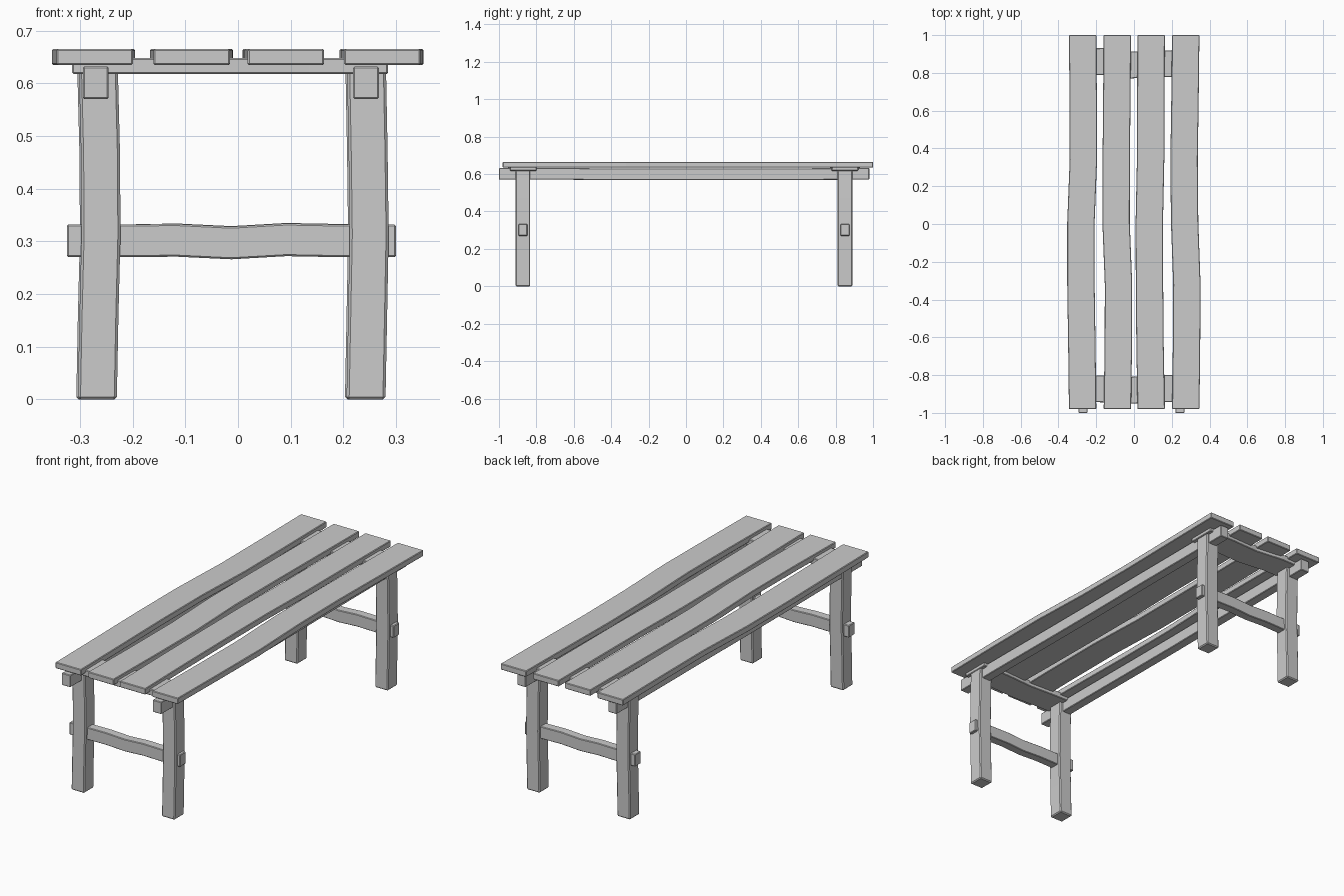
import bpy, bmesh
from mathutils import Vector

if "Cube" in bpy.data.objects:
    bpy.data.objects.remove(bpy.data.objects["Cube"])


def bar(name, axis, start, end, center, size, bend_axis=None, bend=(0, 0), bevel=0.003):
    """Rectangular timber running along an axis, with sideways offsets at even stations."""
    u, v = [a for a in range(3) if a != axis]
    bm = bmesh.new()
    rings = []
    n = len(bend)
    for i, off in enumerate(bend):
        ring = []
        for su, sv in ((-1, -1), (1, -1), (1, 1), (-1, 1)):
            p = Vector((0, 0, 0))
            p[axis] = start + (end - start) * i / (n - 1)
            p[u] = center[0] + su * size[0] / 2
            p[v] = center[1] + sv * size[1] / 2
            if bend_axis is not None:
                p[bend_axis] += off
            ring.append(bm.verts.new(p))
        rings.append(ring)
    for a, b in zip(rings, rings[1:]):
        for k in range(4):
            bm.faces.new((a[k], a[(k + 1) % 4], b[(k + 1) % 4], b[k]))
    bm.faces.new(rings[0])
    bm.faces.new(rings[-1])
    bmesh.ops.recalc_face_normals(bm, faces=bm.faces)
    mesh = bpy.data.meshes.new(name)
    bm.to_mesh(mesh)
    bm.free()
    obj = bpy.data.objects.new(name, mesh)
    bpy.context.collection.objects.link(obj)
    mod = obj.modifiers.new("soft_edges", 'BEVEL')
    mod.width = bevel
    mod.segments = 1
    mod.limit_method = 'ANGLE'
    return obj


X, Y, Z = 0, 1, 2

# Seat planks, each gently warped sideways
planks = [
    (-0.272, (0, -0.004, -0.009, -0.009, 0.004, 0.003, 0)),
    (-0.088, (0, 0.005, 0.006, -0.007, -0.006, -0.003, 0)),
    (0.091, (0, -0.006, -0.009, -0.010, -0.003, -0.002, 0)),
    (0.274, (0, 0.004, 0.006, -0.006, -0.009, -0.004, 0)),
]
for i, (x, bend) in enumerate(planks):
    bar(f"seat_plank_{i + 1}", Y, -0.98, 1.0, (x, 0.650), (0.145, 0.031), X, bend)

# Long rails under the seat
for side, x in (("left", -0.27), ("right", 0.243)):
    bar(f"{side}_rail", Y, -1.0, 0.98, (x, 0.601), (0.049, 0.062), Z,
        (0, 0, -0.002, -0.003, -0.001, -0.001, 0))

# Each end frame: cross board, stretcher and two legs
ends = [
    ("front", -0.875, -0.872, (0.005, 0.002, -0.005, 0.004, 0.004)),
    ("back", 0.848, 0.850, (0.010, 0.012, -0.006, 0.000, 0.002)),
]
for end, y, leg_y, bend in ends:
    bar(f"{end}_cross_board", X, -0.315, 0.285, (y, 0.633), (0.142, 0.031), Y, bend)
    bar(f"{end}_stretcher", X, -0.325, 0.30, (leg_y, 0.301), (0.047, 0.062), Z,
        (0, 0, 0.001, -0.004, 0.002, 0, 0) if end == "front"
        else (0, 0, 0.002, -0.003, 0.003, 0.001, 0))
    shift = 0 if end == "front" else -0.003
    for side, x, warp in (("left", -0.267, (0, 0.003, 0.007, 0.006, 0.002)),
                          ("right", 0.243, (0, 0.003, 0.006, 0.004, 0.001))):
        bar(f"{end}_{side}_leg", Z, 0, 0.625, (x + shift, leg_y), (0.074, 0.078),
            X, warp, bevel=0.005)
